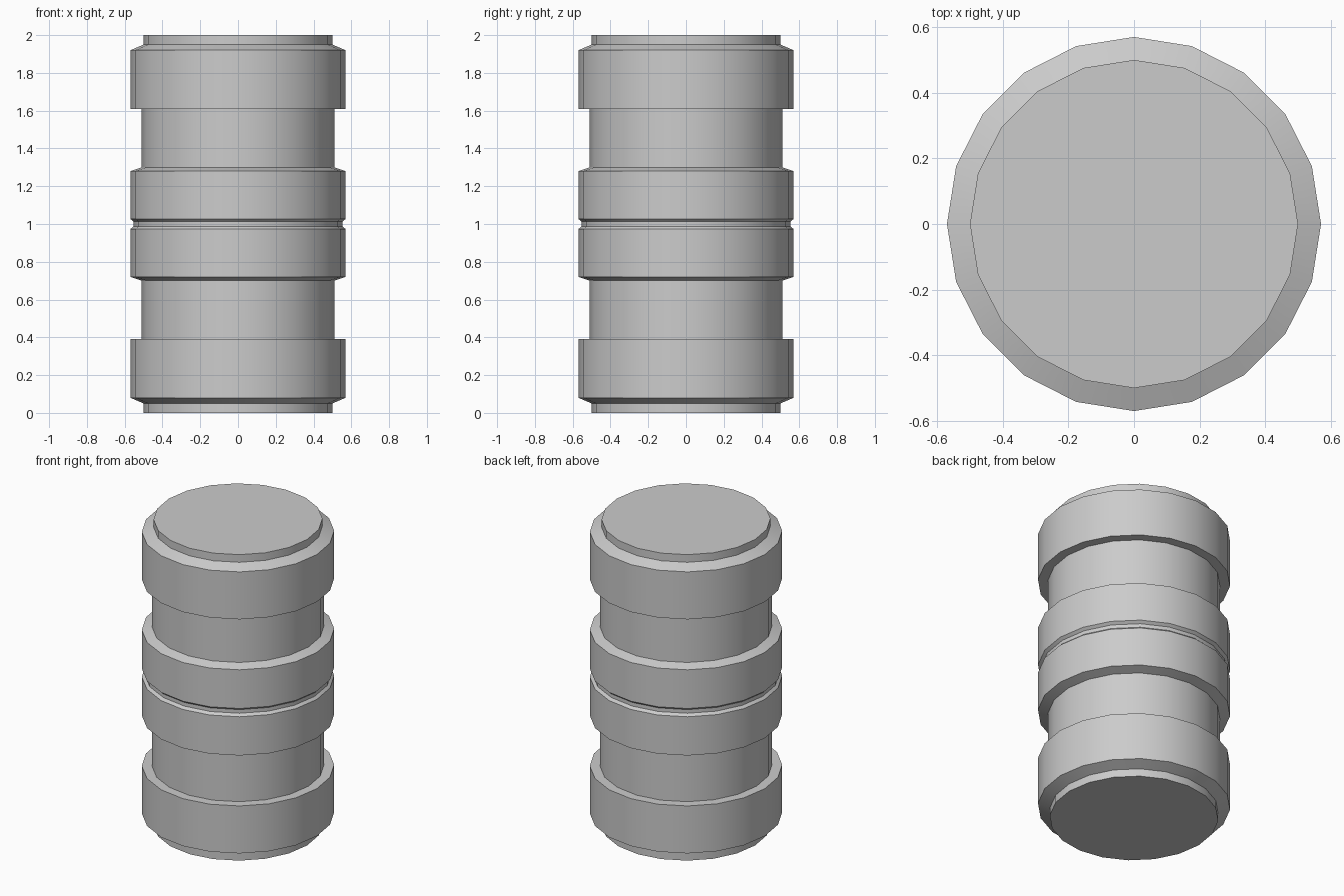
import bpy
import bmesh
from math import cos, sin, tau, radians

SIDES = 20

cube = bpy.data.objects.get("Cube")
if cube:
    bpy.data.objects.remove(cube, do_unlink=True)

# Single grey material
grey = bpy.data.materials.new("mid_grey")
grey.use_nodes = True
colour = (0.6, 0.6, 0.6, 1)
grey.diffuse_color = colour
grey.node_tree.nodes["Principled BSDF"].inputs["Base Color"].default_value = colour

# Lower half profile (radius, height): end neck, outer collar, waist, inner collar, groove
lower = [(0.50, 0), (0.50, 0.05), (0.57, 0.08), (0.57, 0.39), (0.51, 0.39),
         (0.51, 0.70), (0.57, 0.72), (0.57, 0.973), (0.553, 0.988)]
profile = lower + [(r, 2 - z) for r, z in reversed(lower)]


def lathe(name, points, material):
    """Spin a profile round z and close both ends."""
    bm = bmesh.new()
    rings = [[bm.verts.new((r * cos(tau * i / SIDES), r * sin(tau * i / SIDES), z))
              for i in range(SIDES)] for r, z in points]
    for low, high in zip(rings, rings[1:]):
        for i in range(SIDES):
            j = (i + 1) % SIDES
            bm.faces.new((low[i], low[j], high[j], high[i]))
    bm.faces.new(rings[0][::-1])
    bm.faces.new(rings[-1])
    mesh = bpy.data.meshes.new(name)
    bm.to_mesh(mesh)
    bm.free()
    mesh.materials.append(material)
    obj = bpy.data.objects.new(name, mesh)
    bpy.context.collection.objects.link(obj)
    return obj


# Ribbed cylinder body, smooth round the sides with sharp rims
body = lathe("ribbed_cylinder", profile, grey)
bpy.ops.object.select_all(action="DESELECT")
body.select_set(True)
bpy.context.view_layer.objects.active = body
bpy.ops.object.shade_smooth_by_angle(angle=radians(25))
